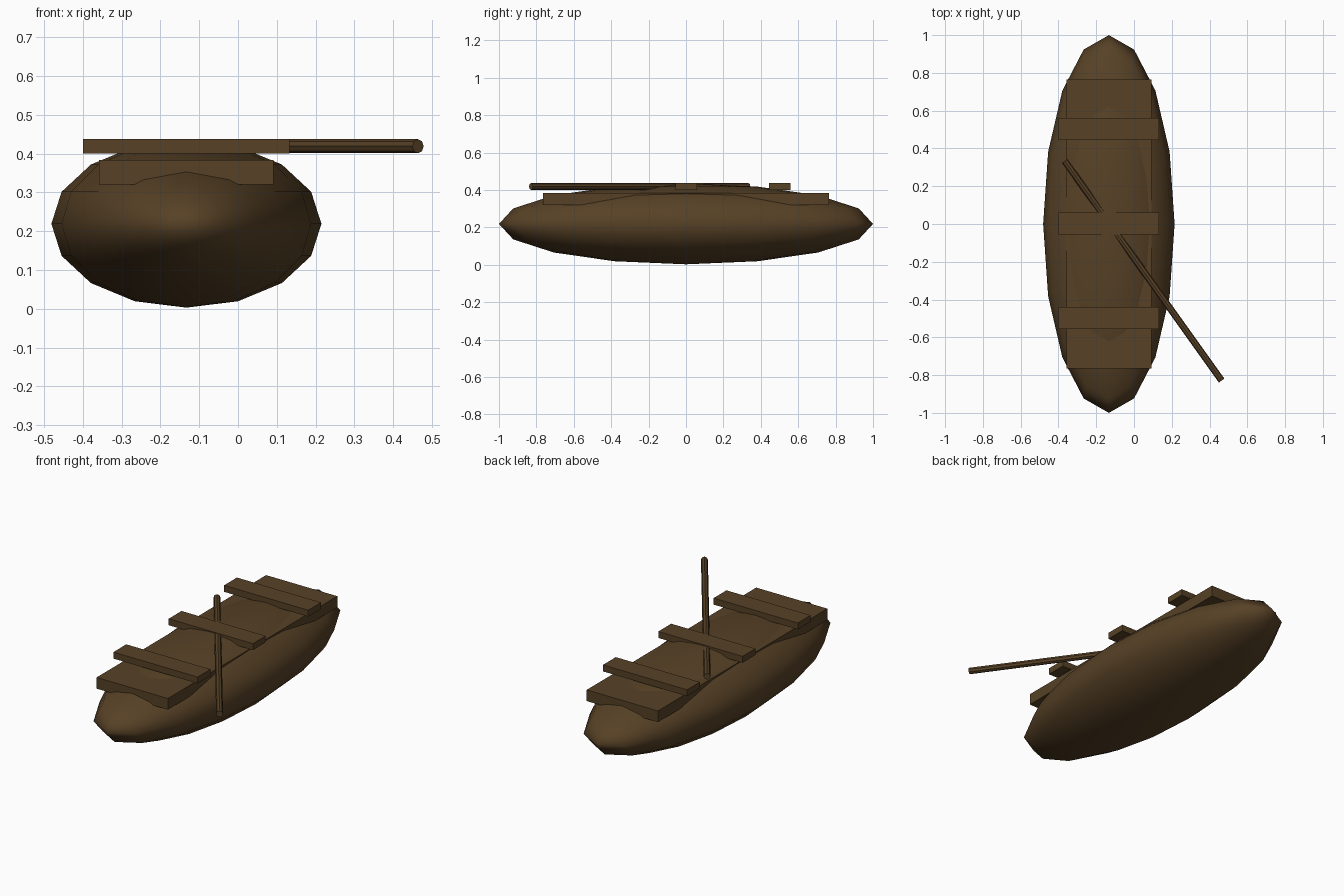
import bpy
import math
from mathutils import Vector

if "Cube" in bpy.data.objects:
    bpy.data.objects.remove(bpy.data.objects["Cube"])

CX = -0.133  # centreline of the boat

wood = bpy.data.materials.new("dark brown wood")
wood.diffuse_color = (0.095, 0.053, 0.019, 1)
wood.use_nodes = True
wood.node_tree.nodes["Principled BSDF"].inputs["Base Color"].default_value = wood.diffuse_color


def finish(name):
    ob = bpy.context.object
    ob.name = name
    ob.data.materials.append(wood)
    return ob


def box(name, center, size):
    bpy.ops.mesh.primitive_cube_add(size=1, location=center)
    ob = finish(name)
    ob.scale = size
    return ob


# Hull: stretched low-poly sphere, smooth shaded
bpy.ops.mesh.primitive_uv_sphere_add(segments=16, ring_count=8, radius=1,
                                     location=(CX, 0, 0.219))
hull = finish("hull")
hull.scale = (0.348, 1.0, 0.216)
bpy.ops.object.shade_smooth()

# Deck plank lying in the top of the hull
box("deck", (CX, 0, 0.352), (0.45, 1.53, 0.064))

# Three cross seats
for i, y in enumerate((-0.497, 0.002, 0.502)):
    box(f"seat_{i + 1}", (CX, y, 0.419), (0.532, 0.116, 0.037))

# Oar laid flat and diagonally across the middle seat
a = Vector((-0.367, 0.334, 0.419))
b = Vector((0.464, -0.829, 0.419))
d = b - a
bpy.ops.mesh.primitive_cylinder_add(vertices=8, radius=0.018, depth=d.length,
                                    location=(a + b) / 2,
                                    rotation=(0, math.pi / 2, math.atan2(d.y, d.x)))
finish("oar")
